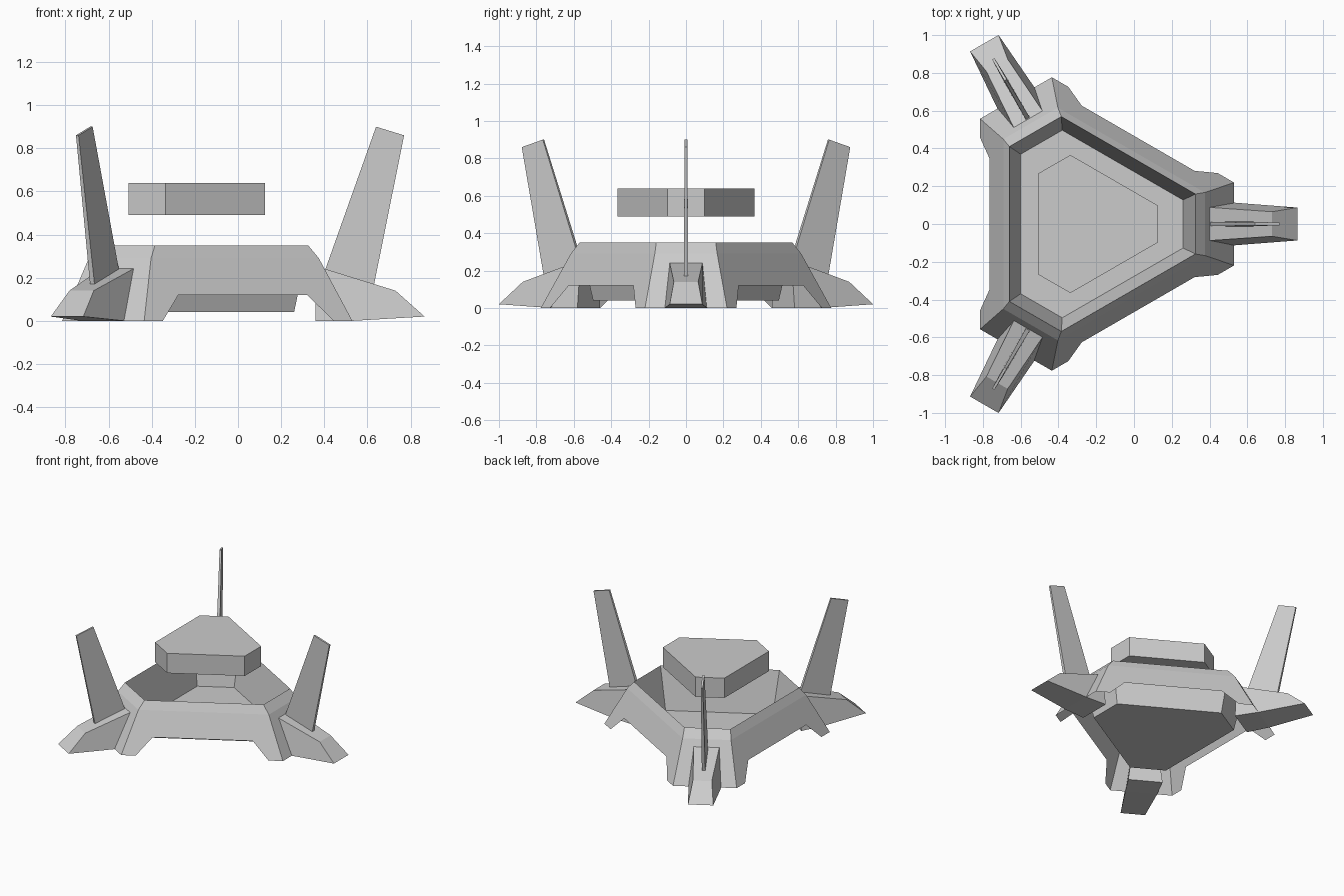
import bpy, bmesh, math
from mathutils import Vector, Matrix

if "Cube" in bpy.data.objects:
    bpy.data.objects.remove(bpy.data.objects["Cube"])

CENTRE = Vector((-0.24, 0, 0))   # axis of the three-fold symmetry


def turn(k):
    return Matrix.Translation(CENTRE) @ Matrix.Rotation(math.radians(120 * k), 4, 'Z')


def hexagon(d, l, z):
    """Three short sides at distance d, three long sides at distance l."""
    w = (l - d / 2) / math.sin(math.radians(60))
    return [turn(k) @ Vector((d, s * w, z)) for k in range(3) for s in (-1, 1)]


def build(name, faces, closed=False):
    bm = bmesh.new()
    for f in faces:
        bm.faces.new([bm.verts.new(p) for p in f])
    bmesh.ops.remove_doubles(bm, verts=bm.verts, dist=0.0005)
    if closed:
        bmesh.ops.recalc_face_normals(bm, faces=bm.faces)
    mesh = bpy.data.meshes.new(name)
    bm.to_mesh(mesh)
    bm.free()
    ob = bpy.data.objects.new(name, mesh)
    bpy.context.collection.objects.link(ob)
    return ob


def band(low, high):
    n = len(low)
    return [(low[i], low[(i + 1) % n], high[(i + 1) % n], high[i]) for i in range(n)]


def slab(name, profile, k):
    """Solid from a side profile of (distance, height, half width), turned to arm k."""
    a = [turn(k) @ Vector((d, -w, z)) for d, z, w in profile]
    b = [turn(k) @ Vector((d, w, z)) for d, z, w in profile]
    return build(name, [a, b[::-1]] + band(a, b), closed=True)


# Hull shell: open bowl, bevelled rim and skirt with splayed feet
floor = hexagon(0.50, 0.36, 0.04)
rim = hexagon(0.565, 0.42, 0.35)
shoulder = hexagon(0.615, 0.452, 0.29)
foot = hexagon(0.77, 0.575, 0.0)

faces = [floor] + [f[::-1] for f in band(floor, rim)] + band(shoulder, rim)
for k in range(3):
    i, j, n = 2 * k, 2 * k + 1, (2 * k + 2) % 6
    # Corner panel reaching the ground
    faces.append((foot[i], foot[j], shoulder[j], shoulder[i]))
    # Long panel with a raised lower edge between two feet
    p, q = foot[j], foot[n]
    u = (q - p).normalized()
    t = (0.29 - 0.12) / 0.29
    mid = (shoulder[j].lerp(p, t) + shoulder[n].lerp(q, t)) / 2
    faces.append((p, p + u * 0.1, mid - u * 0.345, mid + u * 0.345,
                  q - u * 0.1, q, shoulder[n], shoulder[j]))
build("hull", faces)

# Floating block above the bowl
low, high = hexagon(0.365, 0.268, 0.49), hexagon(0.365, 0.268, 0.64)
build("floating_block", [low[::-1], high] + band(low, high), closed=True)

# Outrigger legs and upright fins
LEG = [(0.60, 0.0, 0.122), (0.77, 0.0, 0.113), (1.105, 0.02, 0.087),
       (0.97, 0.14, 0.065), (0.64, 0.242, 0.088), (0.60, 0.25, 0.09)]
FIN = [(0.64, 0.225, 0.012), (0.87, 0.165, 0.012), (1.01, 0.86, 0.007), (0.88, 0.90, 0.007)]
for k in range(3):
    slab(f"leg_{k + 1}", LEG, k)
    slab(f"fin_{k + 1}", FIN, k)
